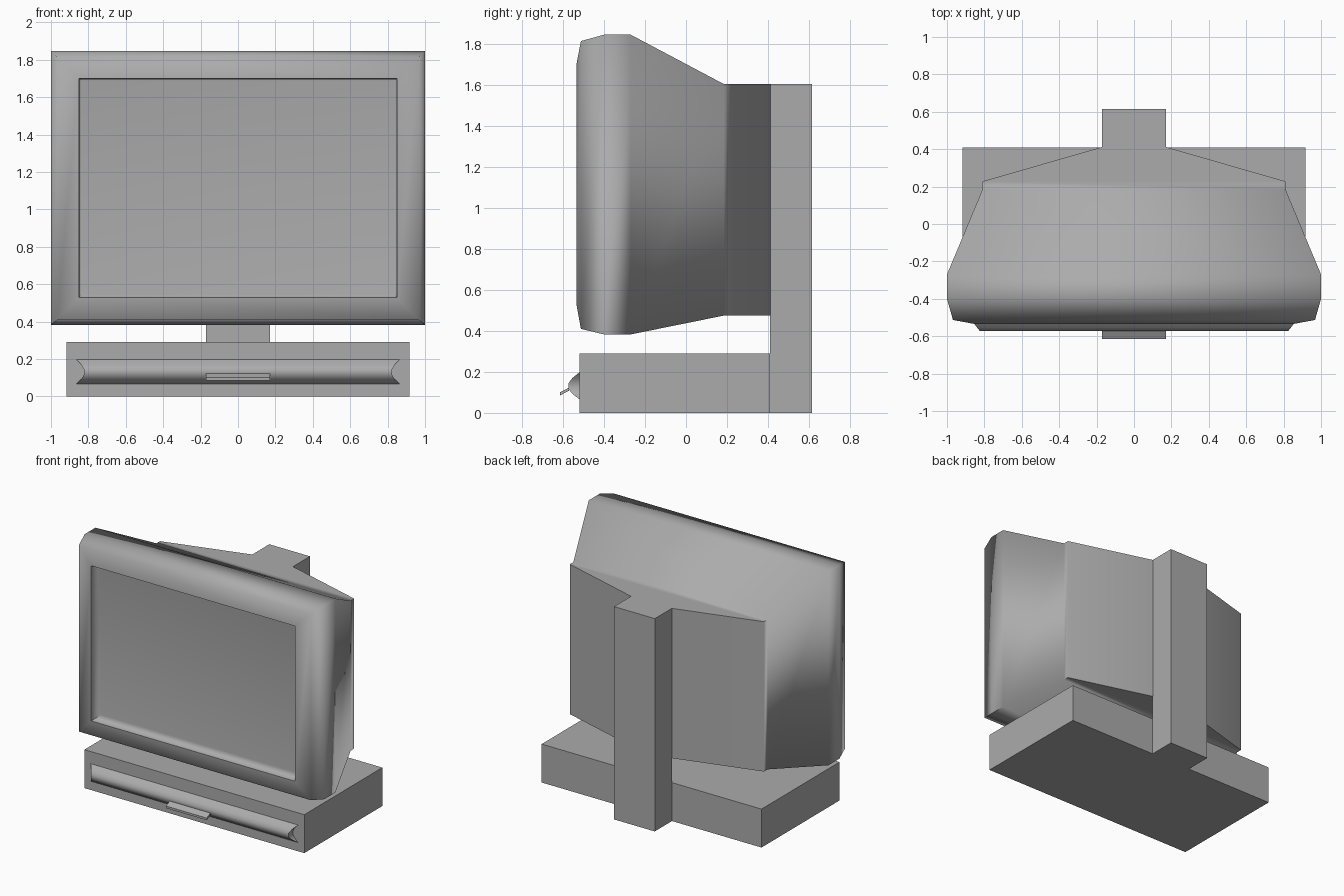
import bpy, bmesh, math

if "Cube" in bpy.data.objects:
    bpy.data.objects.remove(bpy.data.objects["Cube"])

gray = bpy.data.materials.new("plain_gray")
gray.diffuse_color = (0.41, 0.41, 0.41, 1)
gray.use_nodes = True
gray.node_tree.nodes["Principled BSDF"].inputs["Base Color"].default_value = gray.diffuse_color


def add_object(name, bm, smooth=0):
    bmesh.ops.recalc_face_normals(bm, faces=bm.faces)
    me = bpy.data.meshes.new(name)
    bm.to_mesh(me)
    bm.free()
    me.materials.append(gray)
    ob = bpy.data.objects.new(name, me)
    bpy.context.collection.objects.link(ob)
    if smooth:
        bpy.ops.object.select_all(action='DESELECT')
        ob.select_set(True)
        bpy.context.view_layer.objects.active = ob
        bpy.ops.object.shade_smooth_by_angle(angle=math.radians(smooth))
        mod = ob.modifiers.new("area_normals", 'WEIGHTED_NORMAL')
        mod.keep_sharp = True
    return ob


def box(name, x, y0, y1, z0, z1):
    bm = bmesh.new()
    rings = [[bm.verts.new((sx * x, y, z)) for sx, z in
              ((-1, z0), (1, z0), (1, z1), (-1, z1))] for y in (y0, y1)]
    skin(bm, rings)
    return add_object(name, bm)


def skin(bm, rings):
    # Join successive closed rings with quads and cap both ends
    for a, b in zip(rings, rings[1:]):
        for i in range(len(a)):
            j = (i + 1) % len(a)
            bm.faces.new((a[i], a[j], b[j], b[i]))
    bm.faces.new(rings[0])
    bm.faces.new(rings[-1])


# Base box and rear support column
box("base_box", 0.917, -0.52, 0.41, 0, 0.29)
box("rear_column", 0.17, 0.41, 0.615, 0, 1.605)

# Screen housing: rectangular rings (half width, y, bottom, top), front to back
sections = [
    (0.840, -0.430, 0.540, 1.690),   # sunken screen
    (0.850, -0.535, 0.530, 1.700),   # lip
    (0.968, -0.513, 0.410, 1.815),
    (1.000, -0.400, 0.383, 1.846),
    (1.000, -0.270, 0.383, 1.846),
    (0.810, 0.185, 0.475, 1.605),
    (0.810, 0.228, 0.475, 1.605),
    (0.170, 0.412, 0.475, 1.605),
]
bm = bmesh.new()
skin(bm, [[bm.verts.new(p) for p in
           ((-x, y, z0), (x, y, z0), (x, y, z1), (-x, y, z1))]
          for x, y, z0, z1 in sections])
add_object("screen_housing", bm, 86)

# Rounded strip on the base front, ends cut back to the bulge: (half width, y, z)
strip = [(0.865, -0.52, 0.198), (0.838, -0.555, 0.170), (0.824, -0.573, 0.145),
         (0.824, -0.573, 0.115), (0.838, -0.553, 0.092), (0.865, -0.52, 0.066)]
bm = bmesh.new()
rows = [[bm.verts.new(p) for p in ((-x, -0.519, z), (-x, y, z), (x, y, z), (x, -0.519, z))]
        for x, y, z in strip]
skin(bm, rows)
add_object("front_strip", bm, 50)

# Slanted pull handle
bm = bmesh.new()
skin(bm, [[bm.verts.new((x, y, z)) for y, z in
           ((-0.570, 0.124), (-0.615, 0.101), (-0.615, 0.085), (-0.570, 0.109))]
          for x in (-0.17, 0.17)])
add_object("pull_handle", bm)
